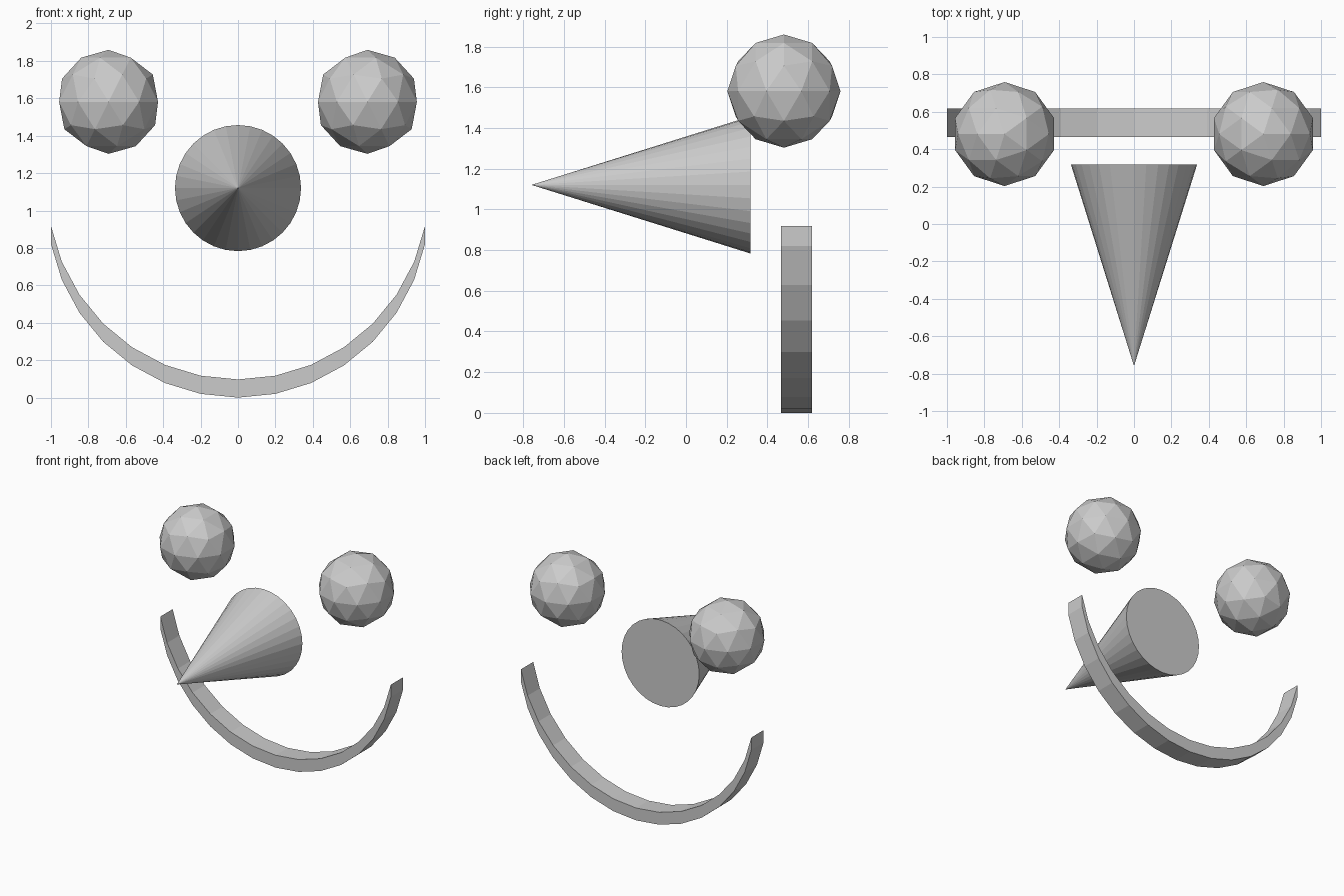
import bpy, bmesh
from math import sin, cos, pi, radians
from mathutils import Matrix

if "Cube" in bpy.data.objects:
    bpy.data.objects.remove(bpy.data.objects["Cube"])


def add_object(name, bm):
    bmesh.ops.recalc_face_normals(bm, faces=bm.faces)
    mesh = bpy.data.meshes.new(name)
    bm.to_mesh(mesh)
    bm.free()
    obj = bpy.data.objects.new(name, mesh)
    bpy.context.collection.objects.link(obj)
    return obj


# Eyes: mirrored pair of low-poly icospheres
for name, side in (("right_eye", 1), ("left_eye", -1)):
    bm = bmesh.new()
    bmesh.ops.create_icosphere(bm, subdivisions=2, radius=0.278)
    bmesh.ops.transform(bm, verts=bm.verts, matrix=Matrix.Diagonal((side, 1, 1, 1))
                        @ Matrix.Translation((0.692, 0.481, 1.581)))
    add_object(name, bm)

# Nose: long cone pointing forward
tip_y, base_y = -0.759, 0.317
bm = bmesh.new()
bmesh.ops.create_cone(bm, cap_ends=True, segments=32, radius1=0.337, radius2=0,
                      depth=base_y - tip_y)
bmesh.ops.transform(bm, verts=bm.verts,
                    matrix=Matrix.Translation((0, (tip_y + base_y) / 2, 1.12))
                    @ Matrix.Rotation(radians(90), 4, 'X'))
bmesh.ops.remove_doubles(bm, verts=bm.verts, dist=1e-5)
add_object("nose", bm)

# Mouth: arc of a 32-sided circle, raised into a crescent and given depth
radius, thick, front_y, back_y = 1.0196, 0.097, 0.466, 0.618
bm = bmesh.new()
rings = []
for k in range(-7, 8):
    a = k * pi / 16
    x, z = radius * sin(a), radius * (1 - cos(a))
    rings.append([bm.verts.new(p) for p in ((x, front_y, z), (x, back_y, z),
                                            (x, back_y, z + thick), (x, front_y, z + thick))])
for r, s in zip(rings, rings[1:]):
    for i in range(4):
        j = (i + 1) % 4
        bm.faces.new((r[i], r[j], s[j], s[i]))
bm.faces.new(rings[0])
bm.faces.new(rings[-1])
add_object("mouth", bm)
